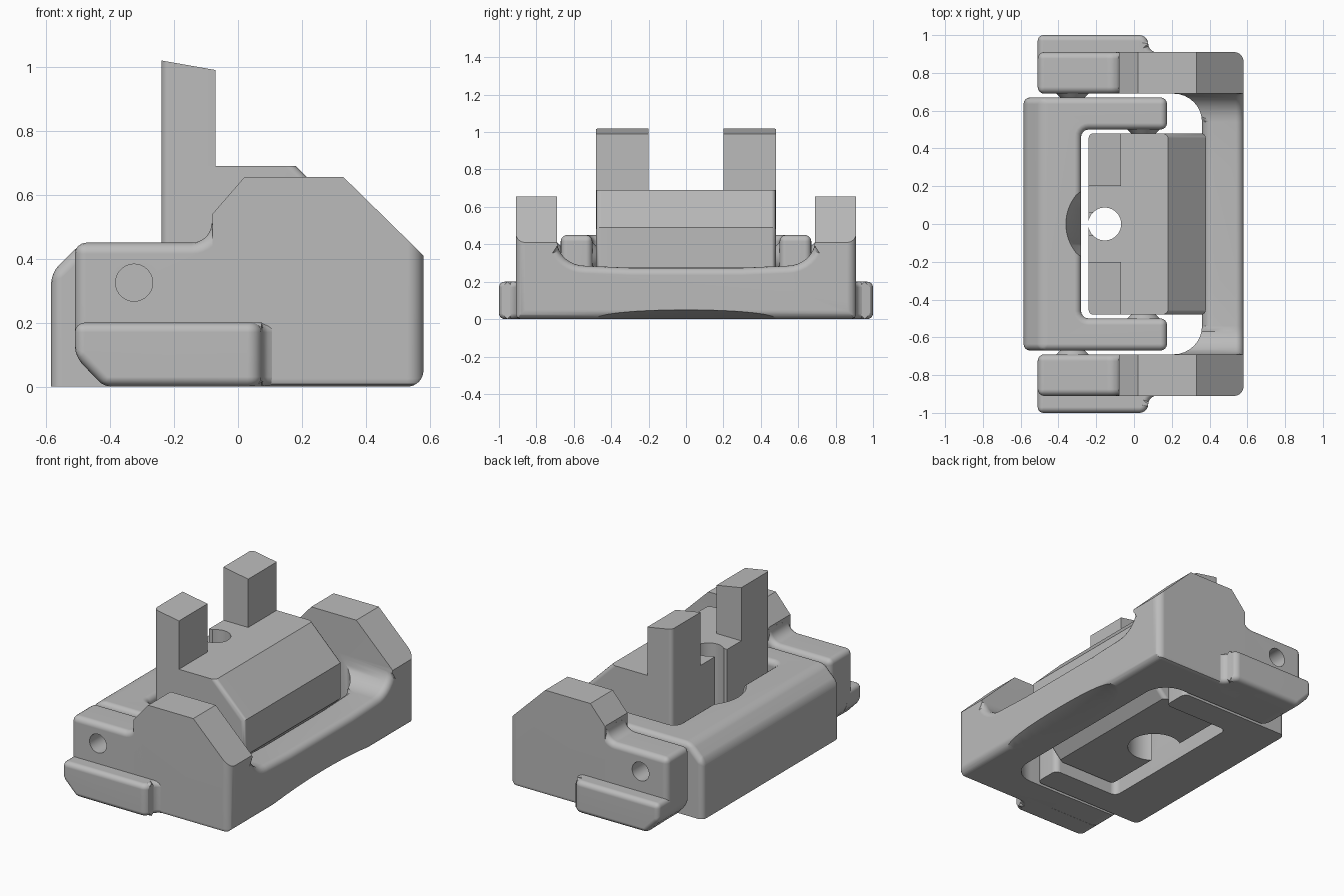
import bpy, bmesh, math
from mathutils import Vector, Matrix

if "Cube" in bpy.data.objects:
    bpy.data.objects.remove(bpy.data.objects["Cube"])

grey = bpy.data.materials.new("plain grey")
grey.use_nodes = True
grey.diffuse_color = (0.5, 0.5, 0.5, 1)
grey.node_tree.nodes["Principled BSDF"].inputs["Base Color"].default_value = (0.5, 0.5, 0.5, 1)


def arc(cx, cy, rx, ry, a0, a1, n=8):
    """Points on an elliptic arc, angles in degrees."""
    angles = [math.radians(a0 + (a1 - a0) * i / n) for i in range(n + 1)]
    return [(cx + rx * math.cos(a), cy + ry * math.sin(a)) for a in angles]


def prism(name, pts, axis, lo, hi):
    """Extrude a 2D outline along an axis; the outline uses the other two axes in order."""
    bm = bmesh.new()
    place = {"x": lambda p, t: (t, p[0], p[1]),
             "y": lambda p, t: (p[0], t, p[1]),
             "z": lambda p, t: (p[0], p[1], t)}[axis]
    face = bm.faces.new([bm.verts.new(place(p, lo)) for p in pts])
    new = bmesh.ops.extrude_face_region(bm, geom=[face])["geom"]
    step = Vector(place((0, 0), hi - lo))
    bmesh.ops.translate(bm, vec=step, verts=[g for g in new if isinstance(g, bmesh.types.BMVert)])
    bmesh.ops.recalc_face_normals(bm, faces=bm.faces)
    me = bpy.data.meshes.new(name)
    bm.to_mesh(me)
    bm.free()
    ob = bpy.data.objects.new(name, me)
    bpy.context.collection.objects.link(ob)
    me.materials.append(grey)
    return ob


def rod(name, centre, r1, r2, depth, axis="y"):
    """Cylinder or cone; r1 is the radius on the negative end of the axis."""
    rot = Matrix.Rotation(math.radians(-90), 4, "X") if axis == "y" else Matrix()
    bm = bmesh.new()
    bmesh.ops.create_cone(bm, cap_ends=True, segments=40, radius1=r1, radius2=r2, depth=depth,
                          matrix=Matrix.Translation(centre) @ rot)
    me = bpy.data.meshes.new(name)
    bm.to_mesh(me)
    bm.free()
    ob = bpy.data.objects.new(name, me)
    bpy.context.collection.objects.link(ob)
    me.materials.append(grey)
    return ob


def bevel(ob, width, rule, segments=4):
    """Round the sharp edges whose end points pass the rule."""
    bm = bmesh.new()
    bm.from_mesh(ob.data)
    edges = [e for e in bm.edges if len(e.link_faces) == 2 and e.calc_face_angle() > 0.5
             and rule(e.verts[0].co, e.verts[1].co)]
    bmesh.ops.bevel(bm, geom=edges, offset=width, segments=segments, profile=0.5,
                    affect="EDGES", clamp_overlap=False)
    bm.to_mesh(ob.data)
    bm.free()


def slice_off(ob, point, normal):
    """Cut away everything on the normal's side of a plane and cap it."""
    bm = bmesh.new()
    bm.from_mesh(ob.data)
    cut = bmesh.ops.bisect_plane(bm, geom=bm.verts[:] + bm.edges[:] + bm.faces[:],
                                 plane_co=point, plane_no=normal, clear_outer=True)["geom_cut"]
    bmesh.ops.contextual_create(bm, geom=[g for g in cut if isinstance(g, bmesh.types.BMEdge)])
    bmesh.ops.recalc_face_normals(bm, faces=bm.faces)
    bm.to_mesh(ob.data)
    bm.free()


def boolean(ob, cutter, operation="DIFFERENCE"):
    mod = ob.modifiers.new("cut", "BOOLEAN")
    mod.operation, mod.object, mod.solver = operation, cutter, "EXACT"
    bpy.context.view_layer.update()
    done = bpy.data.meshes.new_from_object(ob.evaluated_get(bpy.context.evaluated_depsgraph_get()))
    ob.modifiers.clear()
    ob.data = done
    bpy.data.objects.remove(cutter)


def mirrored(pts):
    """Close a half outline, given for positive y, across the middle plane."""
    return pts + [(x, -y) for x, y in reversed(pts)]


parts = []

# Outer frame: U-shaped plan, trimmed to the side profile
plan = mirrored(arc(0.21, 0.54, 0.15, 0.15, 0, 90) + [(-0.08, 0.69), (-0.08, 0.91)]
                + arc(0.53, 0.86, 0.05, 0.05, 90, 0))
frame = prism("outer_frame", plan, "z", 0, 0.8)
bevel(frame, 0.025, lambda a, b: max(a.z, b.z) < 0.01 and min(abs(a.y), abs(b.y)) > 0.85, 2)
side = ([(-0.2, 0), (-0.2, 0.54), (-0.08, 0.54), (0.02, 0.655), (0.33, 0.655), (0.58, 0.41)]
        + arc(0.53, 0.05, 0.05, 0.05, 0, -90))
boolean(frame, prism("side_cutter", side, "y", -1.2, 1.2), "INTERSECT")
# Saddle between the arms, with rounded edges on the rear bar
notch = [(0.69, 0.9)] + arc(0.54, 0.42, 0.15, 0.135, 0, -90) + [(0.3, 0.275)]
boolean(frame, prism("saddle_cutter", notch + [(-y, z) for y, z in reversed(notch)], "x", -0.3, 0.8))
bevel(frame, 0.04, lambda a, b: min(a.z, b.z) > 0.27 and max(a.z, b.z) < 0.4
      and max(abs(a.y), abs(b.y)) < 0.689 and abs(a.x - b.x) < 0.001 and a.x > 0.57)
bevel(frame, 0.06, lambda a, b: max(a.z, b.z) < 0.29 and min(a.z, b.z) > 0.27
      and max(abs(a.y), abs(b.y)) < 0.545 and abs(a.x - 0.36) < 0.002 and abs(b.x - 0.36) < 0.002)
# Shallow slanted relief under the rear bar
belly = prism("belly_cutter", arc(0, 0, 0.5, 0.05, 0, 180, 16) + [(-0.5, -0.1), (0.5, -0.1)], "x", 0.3, 0.8)
for v in belly.data.vertices:
    v.co.z += (v.co.x - 0.58) * 0.25
boolean(frame, belly)
parts.append(frame)

for s, tag in ((1, "left"), (-1, "right")):
    # Front lug of the frame arm, sweeping up into the shoulder, with its pin hole
    lo, hi = sorted((s * 0.69, s * 0.91))
    lug_side = ([(-0.42, 0), (-0.51, 0.095), (-0.51, 0.45)] + arc(-0.145, 0.51, 0.062, 0.06, -90, 0)
                + [(-0.08, 0.54), (0.0, 0.632), (0.0, 0)])
    lug = prism(tag + "_frame_lug", lug_side, "y", lo, hi)
    bevel(lug, 0.035, lambda a, b: max(a.z, b.z) < 0.52 and max(a.x, b.x) < -0.07)
    boolean(lug, rod("hole_cutter", (-0.325, s * 0.86, 0.325), 0.058, 0.058, 0.28))
    # Side foot rail
    rail_plan = ([(-0.51, 0.85), (-0.51, 1.0)] + arc(0.03, 0.955, 0.045, 0.045, 90, 0, 5)
                 + arc(0.12, 0.955, 0.045, 0.045, 180, 270, 5) + [(0.12, 0.85)])
    rail = prism(tag + "_foot_rail", [(x, s * y) for x, y in rail_plan], "z", 0, 0.2)
    slice_off(rail, (-0.51, 0, 0.095), (-1, 0, -0.95))
    bevel(rail, 0.03, lambda a, b: max(abs(a.y), abs(b.y)) > 0.86)
    # Conical spacers at the two pivots
    big, small = 0.09, 0.06
    r = (big, small) if s > 0 else (small, big)
    outer = rod(tag + "_outer_spacer", (-0.325, s * 0.68, 0.325), r[1], r[0], 0.03)
    inner = rod(tag + "_inner_spacer", (0.05, s * 0.49, 0.325), r[1], r[0], 0.03)
    parts += [lug, rail, outer, inner]

# Middle cradle: C-shaped ring with a sloped front and a tool recess
cradle_half = ([(-0.28, 0.2)] + arc(-0.24, 0.46, 0.04, 0.04, 180, 90, 5) + [(0.175, 0.5)]
               + [(0.175, 0.67), (-0.585, 0.67)])
cradle = prism("middle_cradle", mirrored(cradle_half), "z", 0, 0.45)
slice_off(cradle, (-0.585, 0, 0.355), (-1, 0, 1))
bevel(cradle, 0.035, lambda a, b: max(a.z, b.z) > 0.1)
boolean(cradle, rod("recess_cutter", (-0.1175, 0, 0.3), 0.14, 0.25, 0.34, "z"))
parts.append(cradle)

# Inner block with sloped rear faces and a bored, slotted centre
block = prism("inner_block", [(-0.24, 0.06), (0.17, 0.06), (0.38, 0.27), (0.38, 0.49),
                              (0.18, 0.69), (-0.24, 0.69)], "y", -0.48, 0.48)
bevel(block, 0.025, lambda a, b: a.y * b.y > 0 and abs(a.z - b.z) > 0.1)
boolean(block, rod("bore_cutter", (-0.155, 0, 0.4), 0.087, 0.087, 1, "z"))
boolean(block, rod("counterbore_cutter", (-0.155, 0, 0.1), 0.155, 0.155, 0.3, "z"))
boolean(block, prism("slot_cutter", [(-0.3, -0.06), (-0.155, -0.06), (-0.155, 0.06), (-0.3, 0.06)],
                     "z", 0.32, 0.8))
parts.append(block)

# Two upright posts with sloped tops
for s, tag in ((1, "left"), (-1, "right")):
    lo, hi = sorted((s * 0.2, s * 0.48))
    post = prism(tag + "_post", [(-0.24, 0.6), (-0.07, 0.6), (-0.07, 0.99), (-0.24, 1.02)], "y", lo, hi)
    bevel(post, 0.025, lambda a, b: abs(a.z - b.z) > 0.1 and min(abs(a.y), abs(b.y)) > 0.4 and a.x < -0.2)
    parts.append(post)

# Smooth shading with sharp edges kept and flat faces left flat
bpy.ops.object.select_all(action="DESELECT")
for ob in parts:
    ob.select_set(True)
bpy.context.view_layer.objects.active = frame
bpy.ops.object.shade_smooth_by_angle(angle=math.radians(30))
for ob in parts:
    ob.modifiers.new("flat_faces", "WEIGHTED_NORMAL").keep_sharp = True
